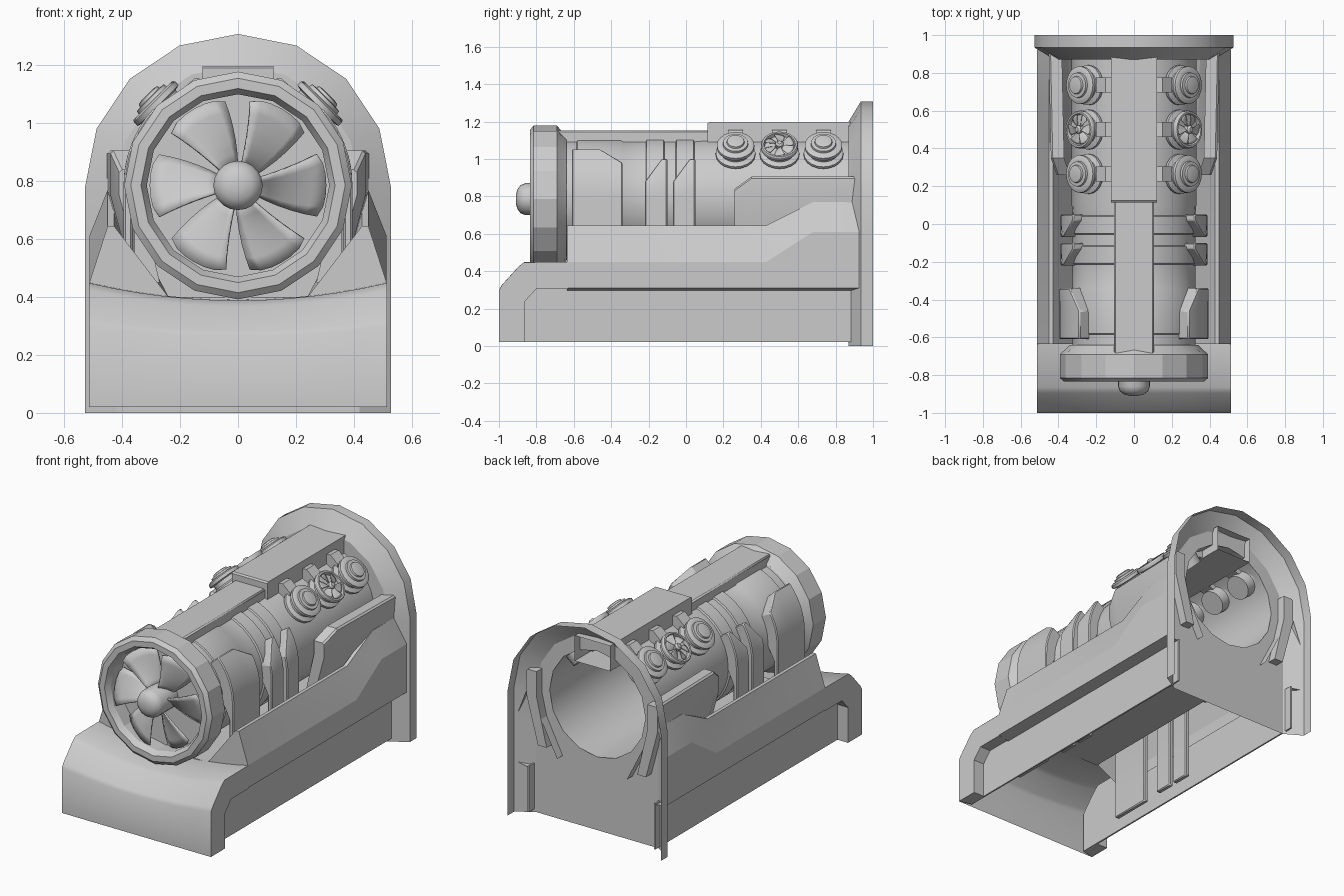
import bpy, bmesh
from math import sin, cos, pi, radians
from mathutils import Matrix, Vector

if "Cube" in bpy.data.objects:
    bpy.data.objects.remove(bpy.data.objects["Cube"])

AXIS_Z = 0.785
# Engine frame: local z points to the front (-y), local y points up
ENGINE = Matrix.Translation((0, 0, AXIS_Z)) @ Matrix.Rotation(pi / 2, 4, 'X')


def finish(name, bm, mirror=False, smooth=30, bevel=0):
    bmesh.ops.remove_doubles(bm, verts=bm.verts, dist=1e-5)
    bmesh.ops.recalc_face_normals(bm, faces=bm.faces)
    me = bpy.data.meshes.new(name)
    bm.to_mesh(me)
    bm.free()
    ob = bpy.data.objects.new(name, me)
    bpy.context.collection.objects.link(ob)
    if bevel:
        m = ob.modifiers.new("bevel", 'BEVEL')
        m.width, m.segments, m.limit_method = bevel, 1, 'ANGLE'
    if mirror:
        m = ob.modifiers.new("mirror", 'MIRROR')
        m.use_mirror_merge = False
    if smooth:
        bpy.ops.object.select_all(action='DESELECT')
        ob.select_set(True)
        bpy.context.view_layer.objects.active = ob
        bpy.ops.object.shade_smooth_by_angle(angle=radians(smooth))
    return ob


def loft(name, sections, closed=True, caps=(True, True), **kw):
    """Skin a row of equal-length point loops."""
    bm = bmesh.new()
    rows = [[bm.verts.new(p) for p in s] for s in sections]
    n = len(rows[0])
    for a, b in zip(rows, rows[1:]):
        for i in range(n if closed else n - 1):
            j = (i + 1) % n
            bm.faces.new((a[i], a[j], b[j], b[i]))
    if caps[0]:
        bm.faces.new(rows[0])
    if caps[1]:
        bm.faces.new(rows[-1])
    return finish(name, bm, **kw)


def lathe(name, profile, n, mat, caps=(False, False), **kw):
    """Revolve (radius, height) pairs around local z."""
    rings = [[mat @ Vector((r * cos(2 * pi * i / n), r * sin(2 * pi * i / n), t))
              for i in range(n)] for r, t in profile]
    return loft(name, rings, caps=caps, **kw)


def box(name, x0, x1, y0, y1, z0, z1, **kw):
    return loft(name, [[(x0, y, z0), (x1, y, z0), (x1, y, z1), (x0, y, z1)] for y in (y0, y1)], **kw)


def fan(name, mat, r0, r1, height, pitch, **kw):
    """Six wide pitched blades."""
    bm = bmesh.new()
    for k in range(6):
        grid = []
        for i in range(6):
            f = i / 5
            row = []
            for j in range(7):
                u = j / 6 - 0.5
                r = r0 + (r1 - r0) * f * (1 - 0.25 * f * max(0, abs(u) - 0.3))
                a = k * pi / 3 + radians(-7 + 7 * f) + radians(48 - 5 * f) * u
                row.append(bm.verts.new(mat @ Vector((r * cos(a), r * sin(a), height + pitch * u))))
            grid.append(row)
        for a, b in zip(grid, grid[1:]):
            for j in range(6):
                bm.faces.new((a[j], a[j + 1], b[j + 1], b[j]))
    ob = finish(name, bm, smooth=40, **kw)
    m = ob.modifiers.new("thick", 'SOLIDIFY')
    m.thickness = 0.03 * r1
    return ob


# Engine body with raised bands, open at the back
lathe("engine_body", [(.335, .70), (.335, .645), (.325, .64), (.325, .585), (.332, .58), (.332, .35),
                      (.325, .335), (.325, .215), (.335, .21), (.335, .12), (.325, .115), (.325, .055),
                      (.335, .05), (.335, -.04), (.325, -.045), (.33, -.10), (.33, -.87)], 32, ENGINE)

# Intake ring, back disc, fan and hub
lathe("intake_ring", [(.34, .64), (.37, .67), (.393, .69), (.393, .815), (.37, .835),
                      (.335, .835), (.315, .80), (.315, .71)], 16, ENGINE, caps=(False, True), smooth=20)
fan("intake_fan", ENGINE, .06, .305, .775, .07)
lathe("fan_hub", [(.085, .71), (.085, .86), (.075, .885), (.05, .903), (.02, .91)], 20, ENGINE,
      caps=(False, True), smooth=50)

# Top spine and rear top box
box("top_spine", -.105, .105, -.69, .13, 1.06, 1.152, bevel=.008)
loft("top_box", [[(-.122, y, 1.04), (-.122, y, z), (.122, y, z), (.122, y, 1.04)]
                 for y, z in ((.115, 1.19), (.125, 1.198), (.92, 1.198))], caps=(True, False))


# Clamps hugging the engine and running down into the base
def clamp(name, r, stations):
    secs = []
    q = .30
    for y, top in stations:
        arc = [radians(top) * i / 6 for i in range(7)]
        out = [(r, y, .06)] + [(r * cos(a), y, AXIS_Z + r * sin(a)) for a in arc]
        inn = [(r - .03, y, .06), (r - .03, y, AXIS_Z - .1)]
        inn += [(q * cos(a), y, AXIS_Z + q * sin(a)) for a in arc[1:]]
        secs.append(out + inn[::-1])
    loft(name, secs, mirror=True, bevel=.006)


clamp("front_clamp", .395, [(-.61, 43), (-.46, 43), (-.34, 30)])
clamp("middle_clamp_a", .388, [(-.22, 14), (-.13, 34), (-.10, 34)])
clamp("middle_clamp_b", .388, [(-.07, 14), (.02, 34), (.05, 34)])

# Rear side panels, leaning inward below the rail
loft("side_panel", [[(xo - .14, y, .45), (xo - .08, y, .45), (xo, y, .75), (xo, y, z - .01), (xo - .01, y, z),
                     (xo - .07, y, z), (xo - .07, y, .75)]
                    for y, xo, z in ((.26, .41, .84), (.35, .44, .905), (.925, .452, .905))], mirror=True)

# Base: sloped side rails that rise toward the rear, with recessed walls below
rail = []
for y, xt, zt, zs in ((-.635, .45, .645, .45), (.43, .45, .645, .45), (.68, .45, .77, .61), (.925, .45, .77, .61)):
    rail.append([(.24, y, .40), (xt - .022, y, zt), (xt, y, zt), (.513, y, zs), (.513, y, .31), (.435, y, .295)])
loft("side_rail", rail, closed=False, caps=(True, False), mirror=True, smooth=15)
box("lower_wall", .43, .44, -.87, .93, .02, .305, mirror=True)

# Floor under the engine joining the two rails
box("engine_floor", -.25, .25, -.64, .87, .39, .40)

# Front cowl sheet with dished top, plus its side frames
cowl = []
for i in range(13):
    x = -.513 + 1.026 * i / 12
    dip = .06 * (1 - (x / .513) ** 2)
    cowl.append([(x, -1, .02), (x, -1, .30 - .6 * dip), (x, -.985, .325 - .7 * dip), (x, -.895, .425 - .95 * dip),
                 (x, -.865, .448 - dip), (x, -.635, .45 - dip)])
loft("front_cowl", cowl, closed=False, caps=(False, False), smooth=50)
frame = [(-.999, .02), (-.999, .30), (-.984, .325), (-.895, .424), (-.865, .447), (-.63, .449),
         (-.63, .305), (-.80, .305), (-.86, .24), (-.86, .02)]
# the inner outline is tucked under the cowl sheet
tuck = [(y + .02, z - .035 * (z > .02)) for y, z in frame[:5]] + [(-.63, .414)] + frame[6:]
loft("cowl_frame", [[(x, y, z) for y, z in outline] for x, outline in ((.43, tuck), (.5135, frame))],
     mirror=True, smooth=0)


# Arched rear plate: rim, dished face and bore
def arch(r, y):
    pts = []
    for i in range(-4, 12):
        a = i * pi / 8
        k = -i if i < 0 else max(0, i - 8)
        s = 1 if i < 0 else -1
        if k:
            pts.append([(s * r, y, .58), (s * r, y, .35), (s * r, y, 0), (0, y, 0)][k - 1])
        else:
            pts.append((r * cos(a), y, .78 + r * sin(a)))
    return pts


bore = [(.33 * cos(i * pi / 8), .87, AXIS_Z + .33 * sin(i * pi / 8)) for i in range(-4, 12)]
plate = loft("rear_plate", [arch(.528, 1.0), arch(.528, .935), arch(.42, .87), bore],
             caps=(False, False), smooth=25)
# the underside of the plate stays open
bm = bmesh.new()
bm.from_mesh(plate.data)
bmesh.ops.delete(bm, geom=[f for f in bm.faces if all(v.co.z < .01 for v in f.verts)], context='FACES')
bm.to_mesh(plate.data)
bm.free()

# Three pods per side, the middle one a small fan
for k, y in enumerate((.265, .50, .735)):
    pod = Matrix.Translation((0, y, AXIS_Z)) @ Matrix.Rotation(pi / 4, 4, 'Y')
    stem = [(.075, .26), (.08, .325), (.106, .335), (.106, .35), (.08, .36), (.08, .385), (.10, .39), (.10, .408)]
    if k == 1:
        lathe("pod_fan_ring", stem + [(.095, .416), (.085, .416), (.08, .395)], 20, pod,
              caps=(True, True), mirror=True)
        fan("pod_fan", pod, .015, .08, .408, .016, mirror=True)
        lathe("pod_fan_hub", [(.022, .39), (.022, .42), (.012, .43)], 12, pod, caps=(False, True), mirror=True)
    else:
        lathe("pod", stem + [(.085, .416), (.068, .416), (.066, .428), (.048, .43), (.045, .44), (.03, .443)],
              20, pod, caps=(True, True), mirror=True)
    # strap linking the pod to the top box
    loft("pod_strap", [[(.10, yy, 1.05), (.10, yy, 1.15), (.15, yy, 1.155), (.20, yy, 1.11), (.20, yy, 1.03)]
                       for yy in (y - .04, y + .04)], mirror=True, smooth=0)
